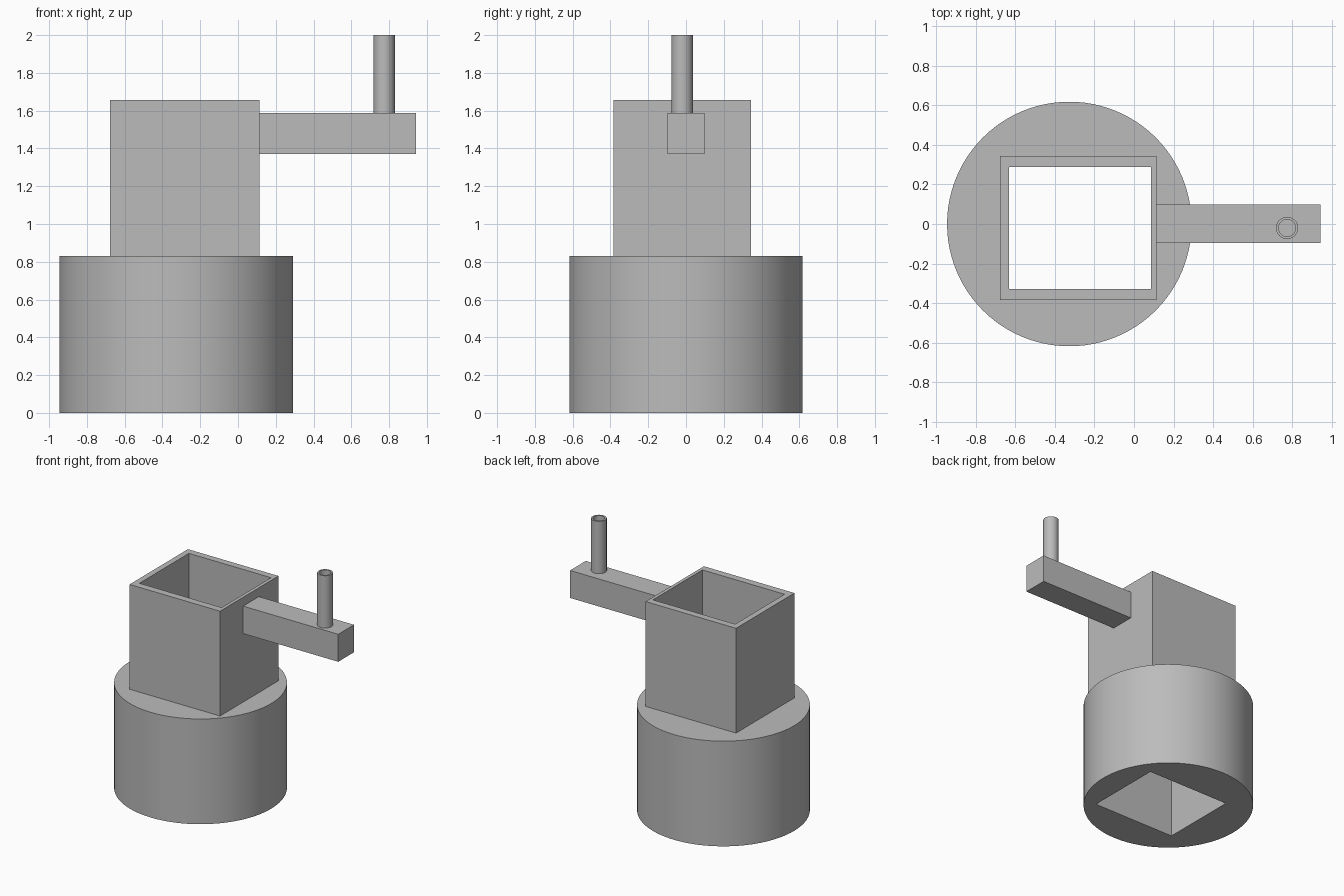
import bpy
import math

cube = bpy.data.objects.get("Cube")
if cube:
    bpy.data.objects.remove(cube, do_unlink=True)

grey = bpy.data.materials.new("plain grey")
grey.use_nodes = True
colour = (0.5, 0.5, 0.5, 1)
grey.diffuse_color = colour
grey.node_tree.nodes["Principled BSDF"].inputs["Base Color"].default_value = colour


def finish(name):
    obj = bpy.context.object
    obj.name = name
    obj.data.materials.append(grey)
    return obj


def box(name, x, y, z):
    """Box from (low, high) limits on each axis."""
    limits = (x, y, z)
    bpy.ops.mesh.primitive_cube_add(size=1, location=[sum(l) / 2 for l in limits])
    bpy.context.object.scale = [l[1] - l[0] for l in limits]
    bpy.ops.object.transform_apply(location=False, rotation=False, scale=True)
    return finish(name)


def cylinder(name, x, y, z, radius, sides):
    bpy.ops.mesh.primitive_cylinder_add(
        vertices=sides, radius=radius, depth=z[1] - z[0], location=(x, y, sum(z) / 2))
    return finish(name)


def cut(obj, cutter):
    """Subtract the cutter from the object, then discard the cutter."""
    bpy.ops.object.select_all(action='DESELECT')
    obj.select_set(True)
    bpy.context.view_layer.objects.active = obj
    mod = obj.modifiers.new("hole", 'BOOLEAN')
    mod.operation = 'DIFFERENCE'
    mod.solver = 'EXACT'
    mod.object = cutter
    bpy.ops.object.modifier_apply(modifier=mod.name)
    bpy.data.objects.remove(cutter, do_unlink=True)


def smooth(obj):
    bpy.ops.object.select_all(action='DESELECT')
    obj.select_set(True)
    bpy.context.view_layer.objects.active = obj
    bpy.ops.object.shade_smooth_by_angle(angle=math.radians(30))


BASE_TOP, ARM_TOP = 0.83, 1.587

# Round base and square sleeve, sharing one shaft from top to bottom
base = cylinder("round_base", -0.327, 0, (0, BASE_TOP), 0.618, 96)
sleeve = box("square_sleeve", (-0.677, 0.113), (-0.385, 0.343), (BASE_TOP, 1.657))
for part in (base, sleeve):
    cut(part, box("shaft_cutter", (-0.631, 0.086), (-0.328, 0.289), (-1, 3)))

# Side arm
box("side_arm", (0.113, 0.943), (-0.097, 0.099), (1.37, ARM_TOP))

# Hollow upright handle on the arm
handle = cylinder("handle_tube", 0.774, -0.02, (ARM_TOP, 2), 0.056, 48)
cut(handle, cylinder("bore_cutter", 0.774, -0.02, (ARM_TOP + 0.002, 3), 0.043, 48))

for part in (base, handle):
    smooth(part)
